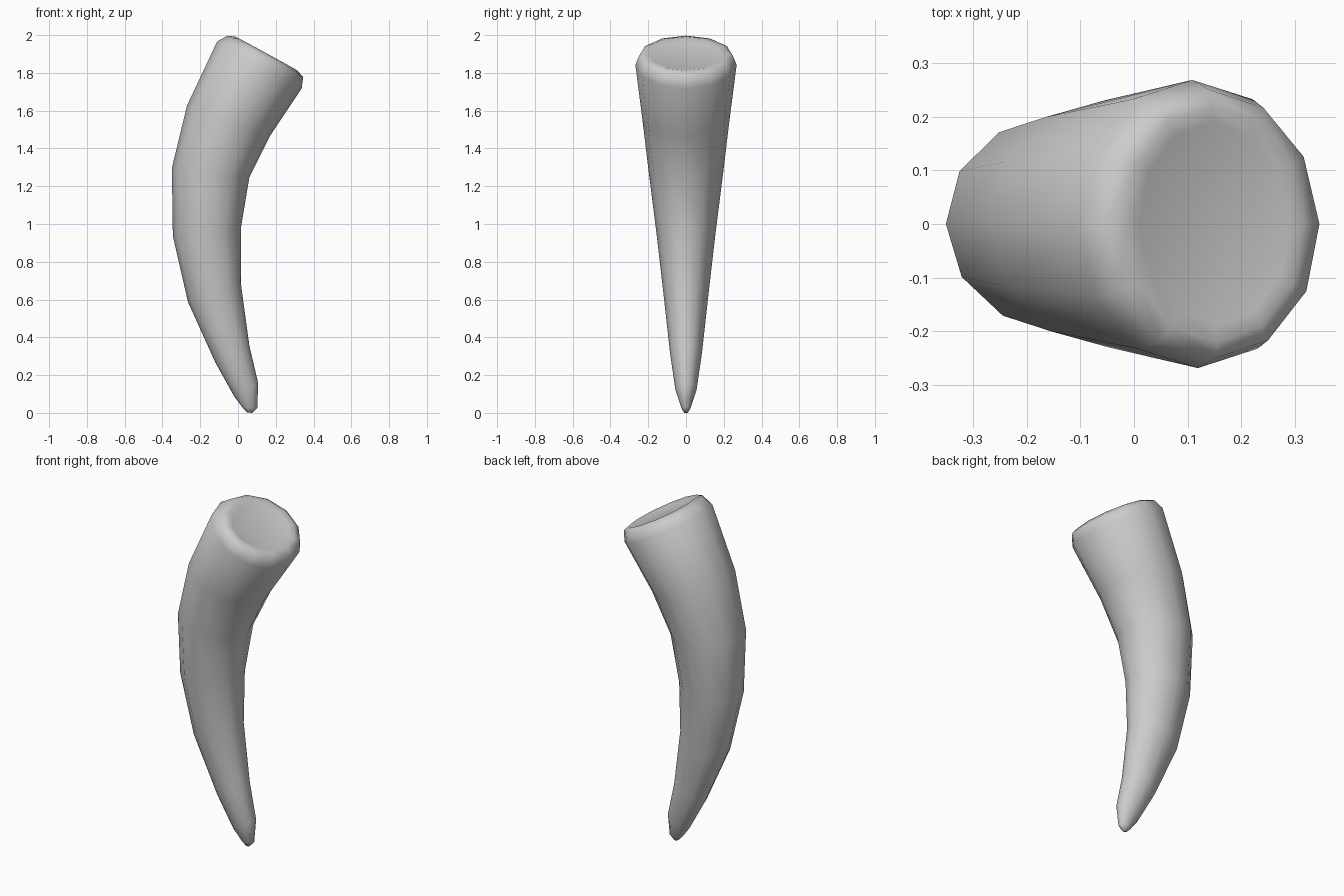
import bpy, bmesh, math
from mathutils import Vector

cube = bpy.data.objects.get("Cube")
if cube:
    bpy.data.objects.remove(cube, do_unlink=True)

SIDES = 12
TWIST = 0.02

# Cross-sections from base to tip: outer (x, z), inner (x, z), half depth
SECTIONS = [
    ((0.01, 1.97), (0.29, 1.82), 0.19),
    ((-0.015, 1.995), (0.315, 1.815), 0.22),
    ((-0.055, 2.0), (0.345, 1.78), 0.25),
    ((-0.11, 1.97), (0.337, 1.72), 0.268),
    ((-0.27, 1.63), (0.17, 1.47), 0.23),
    ((-0.35, 1.30), (0.06, 1.25), 0.197),
    ((-0.345, 0.94), (0.015, 0.98), 0.157),
    ((-0.265, 0.59), (0.015, 0.69), 0.12),
    ((-0.12, 0.27), (0.06, 0.36), 0.084),
    ((-0.02, 0.09), (0.107, 0.16), 0.056),
    ((0.025, 0.03), (0.102, 0.03), 0.025),
    ((0.05, 0.005), (0.075, 0.003), 0.01),
]


def add_ring(bm, outer, inner, depth):
    a, b = Vector((outer[0], 0, outer[1])), Vector((inner[0], 0, inner[1]))
    mid, half = (a + b) / 2, (b - a) / 2
    ring = []
    for i in range(SIDES):
        t = 2 * math.pi * i / SIDES
        y = depth * math.sin(t)
        p = mid + half * math.cos(t)
        ring.append(bm.verts.new((p.x - TWIST * y, y, p.z)))
    return ring


# Curved tapering horn, closed at both ends
bm = bmesh.new()
rings = [add_ring(bm, *s) for s in SECTIONS]
for r, s in zip(rings, rings[1:]):
    for i in range(SIDES):
        j = (i + 1) % SIDES
        bm.faces.new((r[i], r[j], s[j], s[i]))
bm.faces.new(rings[0])
bm.faces.new(rings[-1])
bmesh.ops.recalc_face_normals(bm, faces=bm.faces)
for f in bm.faces:
    f.smooth = True
low = min(v.co.z for v in bm.verts)
bmesh.ops.translate(bm, verts=bm.verts, vec=(0, 0, -low))

mesh = bpy.data.meshes.new("horn")
bm.to_mesh(mesh)
bm.free()
horn = bpy.data.objects.new("horn", mesh)
bpy.context.collection.objects.link(horn)

# Plain grey surface
grey = bpy.data.materials.new("plain grey")
grey.use_nodes = True
color = (0.6, 0.6, 0.6, 1)
grey.diffuse_color = color
grey.node_tree.nodes["Principled BSDF"].inputs["Base Color"].default_value = color
mesh.materials.append(grey)
